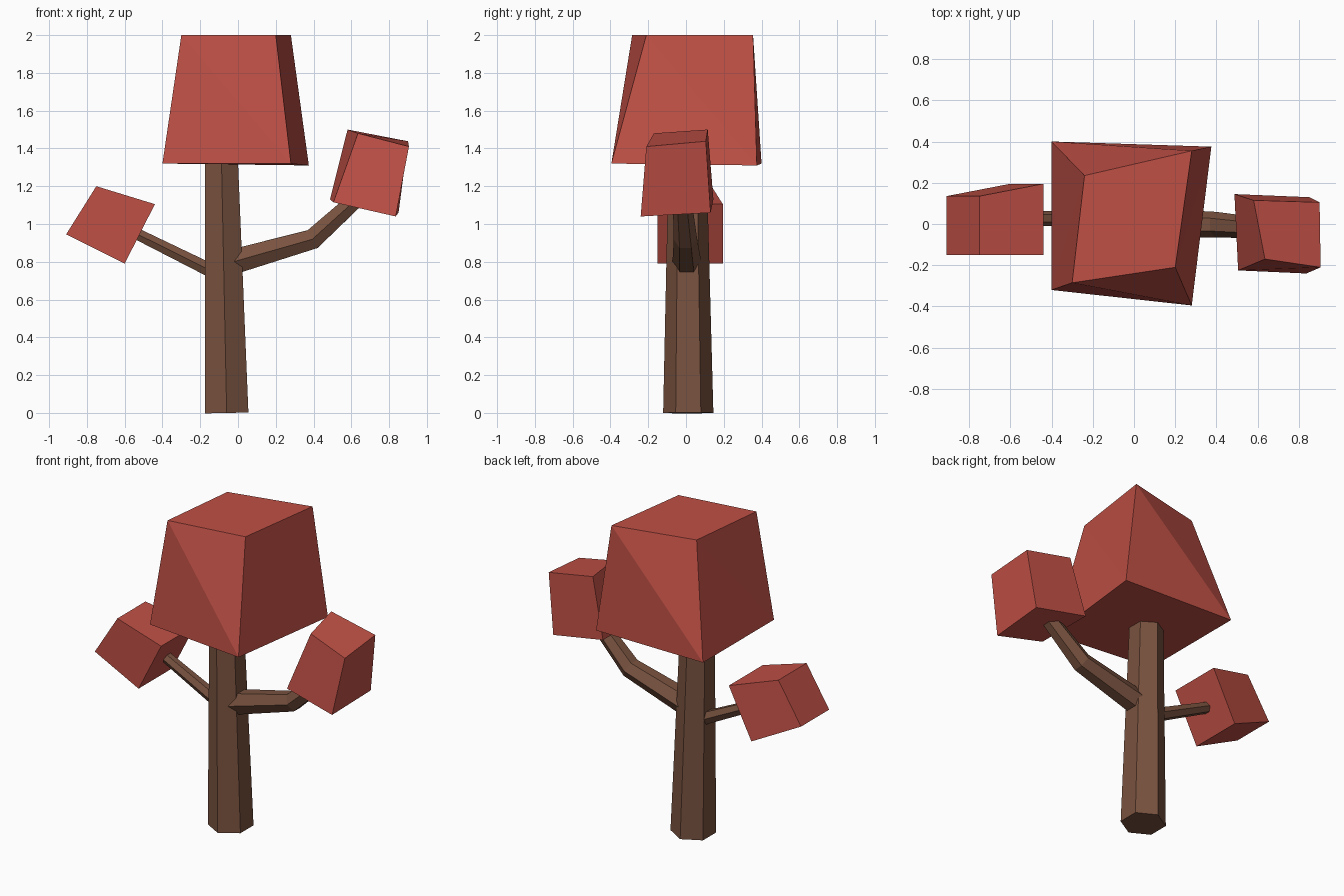
import bpy, bmesh, math
from mathutils import Vector

if "Cube" in bpy.data.objects:
    bpy.data.objects.remove(bpy.data.objects["Cube"])


def material(name, color):
    m = bpy.data.materials.new(name)
    m.diffuse_color = (*color, 1)
    m.use_nodes = True
    m.node_tree.nodes["Principled BSDF"].inputs["Base Color"].default_value = m.diffuse_color
    return m


BARK = material("bark", (0.19, 0.085, 0.05))
LEAF = material("leaves", (0.52, 0.08, 0.06))


def finish(bm, name, mat):
    bmesh.ops.recalc_face_normals(bm, faces=bm.faces)
    me = bpy.data.meshes.new(name)
    bm.to_mesh(me)
    bm.free()
    me.materials.append(mat)
    ob = bpy.data.objects.new(name, me)
    bpy.context.collection.objects.link(ob)


def limb(name, path, radii, sides=6):
    """Tapered hexagonal tube along a path, corners pointing to +-y."""
    bm = bmesh.new()
    pts = [Vector(p) for p in path]
    rings = []
    for i, (p, r) in enumerate(zip(pts, radii)):
        d_in = (p - pts[i - 1]).normalized() if i else Vector()
        d_out = (pts[i + 1] - p).normalized() if i + 1 < len(pts) else Vector()
        t = (d_in + d_out).normalized()
        u = Vector((0, 1, 0))
        u = (u - t * u.dot(t)).normalized()
        v = t.cross(u)
        angles = [2 * math.pi * k / sides for k in range(sides)]
        rings.append([bm.verts.new(p + r * (u * math.cos(a) + v * math.sin(a))) for a in angles])
    for a, b in zip(rings, rings[1:]):
        for k in range(sides):
            n = (k + 1) % sides
            bm.faces.new((a[k], a[n], b[n], b[k]))
    bm.faces.new(rings[0])
    bm.faces.new(rings[-1])
    finish(bm, name, BARK)


def leaf_block(name, bottom, top, split=False):
    """Skewed box from matching bottom and top corner loops."""
    bm = bmesh.new()
    b = [bm.verts.new(p) for p in bottom]
    t = [bm.verts.new(p) for p in top]
    for i in range(4):
        n = (i + 1) % 4
        if split:
            bm.faces.new((b[i], b[n], t[i]))
            bm.faces.new((b[n], t[n], t[i]))
        else:
            bm.faces.new((b[i], b[n], t[n], t[i]))
    bm.faces.new(b)
    bm.faces.new(t)
    finish(bm, name, LEAF)


# Trunk and branches
limb("trunk", [(-0.06, 0.012, 0), (-0.088, 0.008, 1.36)], [0.133, 0.1])
limb("left_branch", [(-0.09, 0.027, 0.727), (-0.56, 0.027, 0.96)], [0.043, 0.034])
limb("right_branch", [(-0.05, 0.005, 0.793), (0.395, -0.003, 0.92), (0.62, -0.02, 1.125)],
     [0.077, 0.062, 0.05])

# Leaf blocks, corners ordered front-left, front-right, back-right, back-left
leaf_block("main_canopy",
           [(-0.4, -0.32, 1.32), (0.28, -0.395, 1.32), (0.375, 0.375, 1.31), (-0.4, 0.4, 1.32)],
           [(-0.3, -0.285, 2), (0.2, -0.21, 2), (0.28, 0.355, 2), (-0.24, 0.235, 2)], split=True)
leaf_block("right_canopy",
           [(0.505, -0.225, 1.115), (0.835, -0.24, 1.04), (0.85, 0.13, 1.06), (0.487, 0.145, 1.13)],
           [(0.635, -0.17, 1.48), (0.905, -0.21, 1.41), (0.9, 0.105, 1.438), (0.58, 0.115, 1.5)])
leaf_block("left_canopy",
           [(-0.91, -0.15, 0.945), (-0.6, -0.15, 0.79), (-0.6, 0.195, 0.79), (-0.91, 0.135, 0.945)],
           [(-0.75, -0.15, 1.2), (-0.44, -0.15, 1.105), (-0.44, 0.195, 1.105), (-0.75, 0.135, 1.2)])
